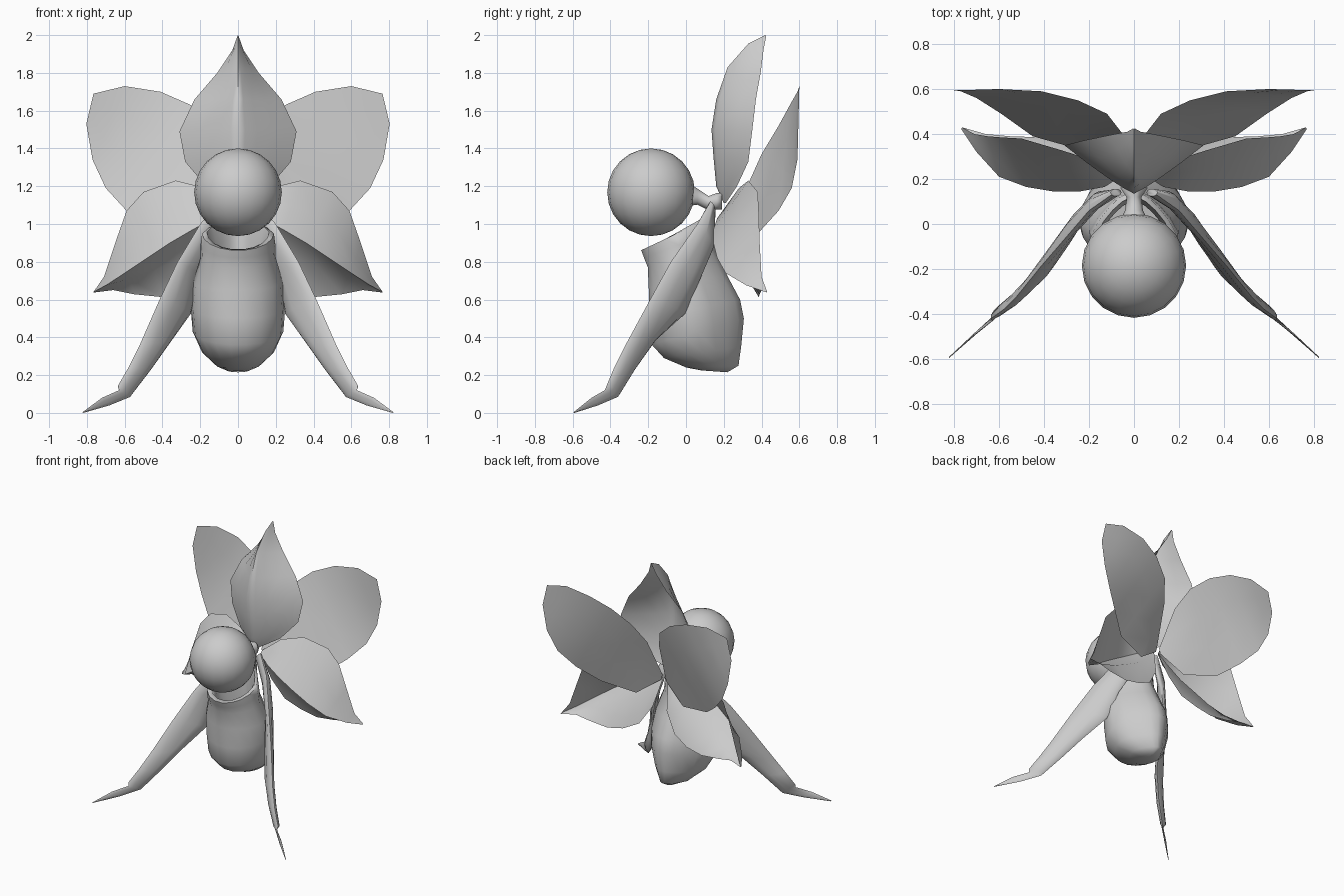
import bpy, math
from mathutils import Vector as V

if "Cube" in bpy.data.objects:
    bpy.data.objects.remove(bpy.data.objects["Cube"])

grey = bpy.data.materials.new("petal_grey")
grey.diffuse_color = (0.6, 0.6, 0.6, 1)
grey.use_nodes = True
grey.node_tree.nodes["Principled BSDF"].inputs["Base Color"].default_value = grey.diffuse_color


def make(name, verts, faces, angle=75):
    me = bpy.data.meshes.new(name)
    me.from_pydata([tuple(v) for v in verts], [], faces)
    me.materials.append(grey)
    ob = bpy.data.objects.new(name, me)
    bpy.context.collection.objects.link(ob)
    bpy.ops.object.select_all(action='DESELECT')
    ob.select_set(True)
    bpy.context.view_layer.objects.active = ob
    bpy.ops.object.shade_smooth_by_angle(angle=math.radians(angle))
    return ob


def loft(name, rings, closed=True, mirror=False):
    """Skin a list of equal-length point rows; optionally repeat at -x."""
    n = len(rings[0])
    verts = [V(p) for r in rings for p in r]
    faces = []
    for i in range(len(rings) - 1):
        for j in range(n if closed else n - 1):
            k = (j + 1) % n
            faces.append((i * n + j, i * n + k, (i + 1) * n + k, (i + 1) * n + j))
    if closed:
        faces += [tuple(reversed(range(n))), tuple(range(len(verts) - n, len(verts)))]
    if mirror:
        make(name + "_left", [V((-v.x, v.y, v.z)) for v in verts], [f[::-1] for f in faces])
        name += "_right"
    return make(name, verts, faces)


def oval(c, a, b, n, taper=0):
    """Ellipse with half axes a and b; taper narrows it towards +b."""
    c, a, b = V(c), V(a), V(b)
    pts = []
    for i in range(n):
        co, si = math.cos(2 * math.pi * i / n), math.sin(2 * math.pi * i / n)
        pts.append(c + a * co * (1 - taper * max(0, si)) + b * si)
    return pts


# Round head
bpy.ops.mesh.primitive_uv_sphere_add(segments=20, ring_count=12, radius=0.232,
                                     location=(0, -0.185, 1.168))
head = bpy.context.object
head.name = "round_head"
head.data.materials.append(grey)
bpy.ops.object.shade_smooth()

# Short neck joining the head to the flower centre: y, z, half width, half height
neck = [(0.0, 1.16, .07, .07), (.06, 1.145, .04, .045), (.12, 1.11, .033, .04),
        (.16, 1.12, .06, .045), (.19, 1.12, .04, .045)]
loft("neck", [oval((0, y, z), (w, 0, 0), (0, 0, h), 10) for y, z, w, h in neck])

# Open pouch: front y, front z, back y, back z, half width (inside floor to base)
pouch = [(-.12, .60, .12, .64, .12), (-.16, .80, .10, .93, .14),
         (-.205, .865, .12, 1.05, .165), (-.24, .86, .145, 1.04, .19),
         (-.225, .82, .15, .96, .198), (-.205, .77, .155, .87, .20),
         (-.20, .65, .22, .73, .24), (-.195, .50, .29, .60, .25),
         (-.185, .36, .31, .50, .24), (-.12, .29, .295, .35, .19),
         (0, .24, .28, .25, .11), (.08, .225, .22, .215, .05)]
loft("pouch", [oval((0, (a + c) / 2, (b + d) / 2), (w, 0, 0),
                    (0, (c - a) / 2, (d - b) / 2), 18, .4) for a, b, c, d, w in pouch])

# Trailing arms: upper edge, lower edge, half thickness
arm = [((.10, .13, 1.12), (.06, .15, 1.05), .02), ((.20, .06, 1.0), (.14, .14, .86), .03),
       ((.32, -.08, .80), (.21, .08, .72), .03), ((.415, -.19, .60), (.25, -.005, .525), .03),
       ((.52, -.32, .36), (.35, -.16, .385), .028), ((.58, -.38, .24), (.46, -.27, .23), .025),
       ((.635, -.42, .145), (.56, -.35, .10), .02), ((.63, -.43, .12), (.57, -.36, .085), .006),
       ((.72, -.50, .08), (.68, -.465, .04), .005), ((.823, -.595, .004), (.82, -.59, 0), .002)]
loft("arm", [oval((V(a) + V(b)) / 2, (V(a) - V(b)) / 2, V((.7, .7, 0)) * t, 10)
             for a, b, t in arm], mirror=True)

# Hooded top petal: ridge y, ridge z, edge x, edge y, edge z
hood = [(.20, 1.11, .02, .21, 1.11), (.16, 1.2, .17, .27, 1.2), (.145, 1.36, .28, .33, 1.33),
        (.135, 1.5, .31, .35, 1.49), (.16, 1.66, .23, .37, 1.66), (.22, 1.83, .11, .395, 1.8),
        (.33, 1.955, .03, .41, 1.92), (.42, 2.0, .003, .425, 1.995)]
rows = []
for ry, rz, ex, ey, ez in hood:
    row = []
    for s in (-1, -.67, -.33, -.12, 0, .12, .33, .67, 1):
        t = abs(s) ** 1.15
        row.append((s * ex, ry + (ey - ry) * t, rz + (ez - rz) * t))
    rows.append(row)
make_hood = loft("top_petal", rows, closed=False)
bpy.ops.object.shade_smooth()

# Broad upper side petals: upper edge and lower edge from base to tip
upper = [(.01, .27, 1.08), (.05, .40, 1.37), (.12, .49, 1.52), (.25, .55, 1.63),
         (.41, .59, 1.70), (.60, .60, 1.73), (.765, .595, 1.69)]
lower = [(.02, .27, 1.04), (.20, .32, .91), (.45, .39, .96), (.59, .49, 1.07),
         (.70, .56, 1.19), (.77, .59, 1.34), (.803, .595, 1.53)]
loft("wing_petal", [[V(a).lerp(V(b), t) for t in (0, .33, .67, 1)]
                    for a, b in zip(upper, lower)], closed=False, mirror=True)

# Folded lower side petals: top edge, ridge and bottom edge from base to tip
top = [(.03, .25, 1.08), (.17, .28, 1.19), (.33, .33, 1.23), (.50, .38, 1.17),
       (.59, .385, 1.07), (.65, .39, .90), (.71, .40, .72), (.765, .43, .64)]
ridge = [(.03, .23, 1.06), (.13, .165, 1.03), (.24, .145, .97), (.36, .145, .90),
         (.48, .165, .82), (.60, .21, .74), (.70, .32, .675), (.767, .42, .64)]
bottom = [(.02, .25, 1.04), (.06, .32, .84), (.15, .355, .70), (.27, .38, .64),
          (.40, .385, .613), (.55, .39, .628), (.66, .40, .65), (.765, .43, .637)]
rows = []
for a, r, b in zip(top, ridge, bottom):
    a, r, b = V(a), V(r), V(b)
    sag = (r - b).length * .12
    rows.append([a, a.lerp(r, .5), r, r.lerp(b, .5) + V((0, sag, sag)), b])
loft("lower_petal", rows, closed=False, mirror=True)
